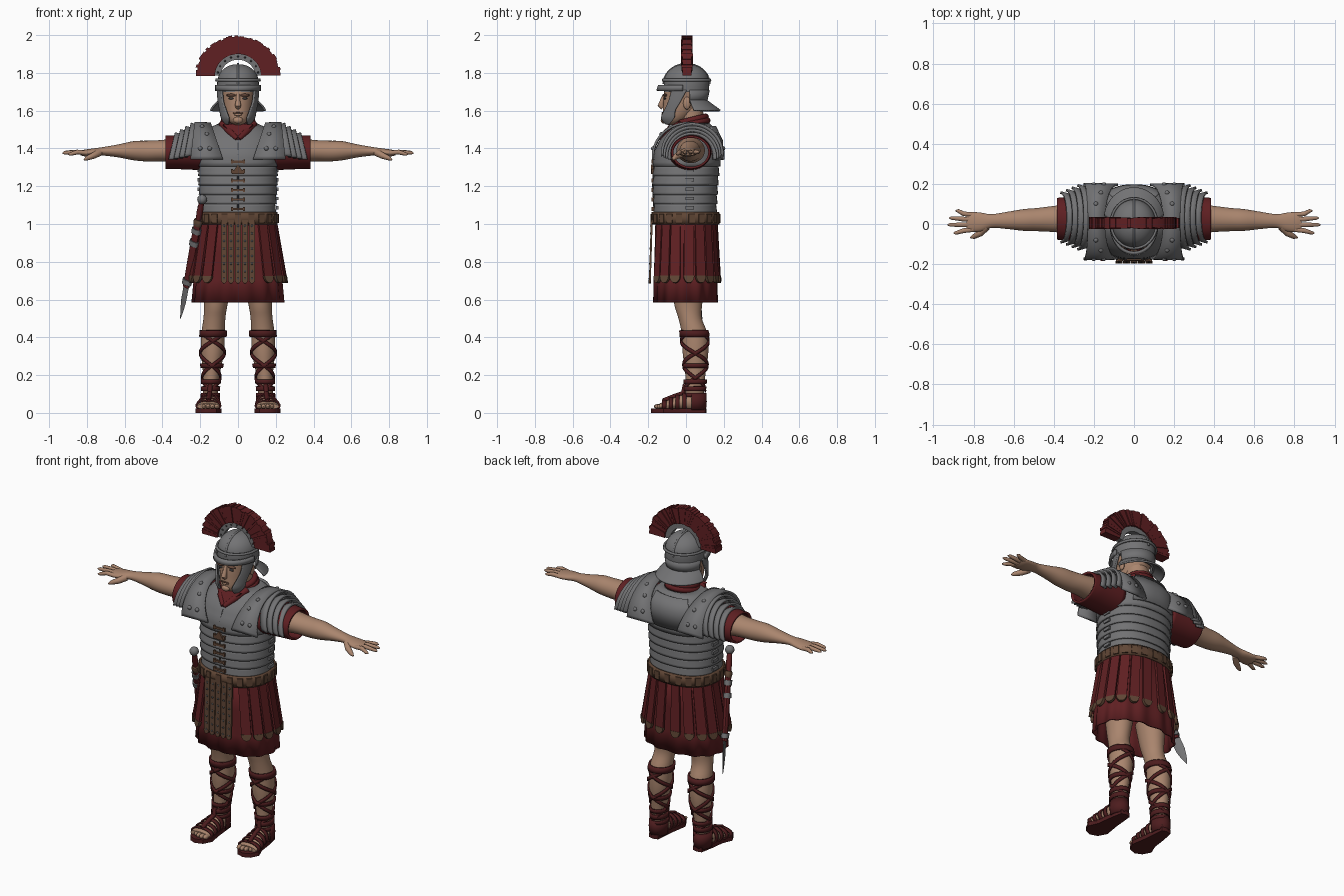
import bpy, bmesh, math, random
from mathutils import Vector as V, Matrix

random.seed(4)
if "Cube" in bpy.data.objects:
    bpy.data.objects.remove(bpy.data.objects["Cube"])


def colour(name, *rgb):
    m = bpy.data.materials.new(name)
    m.use_nodes = True
    m.diffuse_color = (*rgb, 1)
    m.node_tree.nodes["Principled BSDF"].inputs["Base Color"].default_value = (*rgb, 1)
    return m


STEEL = colour("steel grey", .17, .17, .175)
DARK = colour("dark steel", .05, .05, .052)
RED = colour("cloth red", .115, .014, .016)
STRAP = colour("strap red", .075, .012, .013)
SKIN = colour("skin", .40, .235, .155)
LEATHER = colour("brown leather", .115, .06, .035)
SHADE = colour("face brown", .12, .06, .04)


def finish(bm, name, mats, thick=0, mirror=False):
    bmesh.ops.recalc_face_normals(bm, faces=bm.faces)
    me = bpy.data.meshes.new(name)
    bm.to_mesh(me)
    bm.free()
    for m in mats:
        me.materials.append(m)
    me.shade_smooth()
    me.set_sharp_from_angle(angle=math.radians(42))
    ob = bpy.data.objects.new(name, me)
    bpy.context.scene.collection.objects.link(ob)
    if thick:
        mod = ob.modifiers.new("thickness", 'SOLIDIFY')
        mod.thickness, mod.offset = thick, 0
    if mirror:
        ob.modifiers.new("mirror", 'MIRROR')
    return ob


def grid(name, rows, mat, closed=True, caps=False, thick=0, mirror=False):
    bm = bmesh.new()
    vs = [[bm.verts.new(p) for p in r] for r in rows]
    n = len(rows[0])
    for a, b in zip(vs, vs[1:]):
        for i in range(n if closed else n - 1):
            j = (i + 1) % n
            bm.faces.new((a[i], a[j], b[j], b[i]))
    if caps:
        bm.faces.new(vs[0])
        bm.faces.new(vs[-1])
    return finish(bm, name, [mat], thick, mirror)


def at(table, t):
    """Smoothly interpolate table rows (key first, ascending)."""
    for a, b in zip(table, table[1:]):
        if t <= b[0]:
            break
    f = min(1, max(0, (t - a[0]) / (b[0] - a[0])))
    return [p + (q - p) * f for p, q in zip(a[1:], b[1:])]


def refine(rows, k=4):
    """Catmull-Rom through the rows for a rounded loft."""
    out = []
    for i in range(len(rows) - 1):
        p = [rows[max(0, min(len(rows) - 1, i + d))] for d in (-1, 0, 1, 2)]
        for s in range(k):
            t = s / k
            out.append([b + .5 * t * (c - a + t * (2*a - 5*b + 4*c - d + t * (3*(b - c) + d - a)))
                        for a, b, c, d in zip(*p)])
    return out + [list(rows[-1])]


def pt(deg, p=2):
    """Point of a unit superellipse, 0 degrees facing front."""
    s, c = math.sin(math.radians(deg)), -math.cos(math.radians(deg))
    f = lambda v: math.copysign(abs(v) ** (2 / p), v)
    return f(s), f(c)


def loft(name, rows, mat, axis='z', p=2, arc=(0, 360), n=40, **kw):
    """Rows are (station, centre1, centre2, radius1, radius2[, arc start, arc end])."""
    pts, full = [], arc == (0, 360) and len(rows[0]) == 5
    for r in rows:
        t, c1, c2, r1, r2 = r[:5]
        a0, a1 = r[5:] if len(r) > 5 else arc
        ring = []
        for i in range(n if full else n + 1):
            s, c = pt(a0 + (a1 - a0) * i / n, p)
            a, b = c1 + r1 * s, c2 + r2 * c
            ring.append({'z': (a, b, t), 'x': (t, a, b), 'y': (a, t, b)}[axis])
        pts.append(ring)
    return grid(name, pts, mat, closed=full, **kw)


def tube(name, pts, radii, mat, n=12, flat=1, side=(0, 1, .01), mirror=False):
    pts, rows = [V(p) for p in pts], []
    for i, p in enumerate(pts):
        d = (pts[min(i + 1, len(pts) - 1)] - pts[max(i - 1, 0)]).normalized()
        u = d.cross(V(side)).normalized()
        w = d.cross(u)
        r = radii[i] if isinstance(radii, (list, tuple)) else radii
        rows.append([p + (u * math.cos(a) + w * math.sin(a) * flat) * r
                     for a in (math.tau * k / n for k in range(n))])
    return grid(name, rows, mat, caps=True, mirror=mirror)


def plate(bm, outline, o, u, v, thick, mi=0):
    o, u, v = V(o), V(u).normalized(), V(v).normalized()
    h = u.cross(v).normalized() * thick / 2
    a, b = [[bm.verts.new(o + u * x + v * y + s * h) for x, y in outline] for s in (1, -1)]
    fs = [bm.faces.new(a), bm.faces.new(b[::-1])]
    fs += [bm.faces.new((a[i - 1], b[i - 1], b[i], a[i])) for i in range(len(a))]
    for f in fs:
        f.material_index = mi


def balls(name, items, mat, mirror=False):
    bm = bmesh.new()
    for loc, size in items:
        bmesh.ops.create_uvsphere(bm, u_segments=12, v_segments=8, radius=1,
                                  matrix=Matrix.Translation(loc) @ Matrix.Diagonal((*size, 1)))
    return finish(bm, name, [mat], mirror=mirror)


def box(x, y):
    return [(-x, -y), (x, -y), (x, y), (-x, y)]


# Legs, feet and toes
LEG = [(.05, .147, .045, .042, .053), (.13, .145, .047, .039, .049), (.22, .14, .05, .046, .055),
       (.32, .135, .05, .061, .068), (.42, .132, .045, .062, .068), (.5, .125, .022, .058, .062),
       (.57, .118, .012, .062, .073), (.7, .11, .01, .08, .09)]
loft("legs", refine(LEG), SKIN, caps=True, mirror=True)
FOOT = [(-.14, .158, .034, .06, .016), (-.09, .156, .042, .058, .026), (-.02, .15, .055, .046, .04),
        (.05, .147, .055, .04, .045), (.098, .146, .045, .028, .03)]
loft("feet", refine(FOOT), SKIN, axis='y', caps=True, mirror=True)
balls("toes", [((.112 + .023 * i, -.145 + .004 * (i - 1) ** 2, .034), (.014 - .001 * i, .026, .013))
               for i in range(5)], SKIN, True)

# Sandals: soles, foot straps, heel cups and leg lacing
bm = bmesh.new()
plate(bm, [(.115, .1), (.145, .108), (.175, .1), (.19, .02), (.2, -.06), (.225, -.12), (.2, -.168),
           (.16, -.185), (.115, -.17), (.088, -.12), (.103, -.03)], (0, 0, .012), (1, 0, 0), (0, 1, 0), .024)
finish(bm, "sandal_soles", [STRAP], mirror=True)
for y in (-.115, -.08, -.045, -.008):
    c = at(FOOT, y)
    loft("foot_strap", [(y + d, c[0], c[1], c[2] + .006, c[3] + .007) for d in (-.011, .011)],
         STRAP, axis='y', thick=.008, mirror=True)
tube("sandal_tongue", [(.157, -.12, .064), (.153, -.06, .088), (.15, -.015, .105), (.147, -.004, .15)],
     .013, STRAP, mirror=True)
loft("heel_cups", [(z, .147, .045, r, r + .012) for z, r in ((.015, .045), (.06, .049), (.1, .047))],
     STRAP, arc=(75, 285), thick=.008, mirror=True)
for z, h in ((.42, .017), (.25, .011), (.165, .011), (.128, .013), (.095, .01)):
    loft("leg_band", [(q, *at(LEG, q)[:2], at(LEG, q)[2] + .006, at(LEG, q)[3] + .006)
                      for q in (z - h, z, z + h)], STRAP, thick=.01, mirror=True)
for way in (1, -1):
    for start in (0, 180):
        rows = []
        for i in range(61):
            z = .12 + .29 * i / 60
            cx, cy, rx, ry = at(LEG, z)
            s, c = pt(start + way * 400 * i / 60)
            rows.append([(cx + (rx + .006) * s, cy + (ry + .006) * c, z + d) for d in (-.011, .011)])
        grid("leg_lacing", rows, STRAP, closed=False, thick=.008, mirror=True)

# Tunic skirt with soft pleats
rows = []
for z, rx, ry, k in ((.585, .236, .162, .006), (.7, .226, .16, .005), (.85, .212, .157, .003), (1.04, .194, .155, 0)):
    rows.append([((rx + k * math.sin(i * .72)) * pt(i * 3, 2.3)[0],
                  -.002 + (ry + k * math.sin(i * .72)) * pt(i * 3, 2.3)[1], z) for i in range(120)])
grid("tunic_skirt", rows, RED, thick=.01)

# Hanging strips with rounded leather tips
bm = bmesh.new()
for k in range(16):
    a = 37 + k * 286 / 15
    (s, c), (s2, c2) = pt(a, 2.3), pt(a + 2, 2.3)
    top, low = V((.198 * s, .163 * c - .003, 1.02)), V((.25 * s, .18 * c - .003, .725))
    u, v, w = V((.2 * (s2 - s), .165 * (c2 - c), 0)), low - top, .025
    plate(bm, [(-w, 0), (w, 0), (w * 1.1, v.length), (-w * 1.1, v.length)], top, u, v, .012)
    plate(bm, [(w * 1.15 * math.cos(t), .038 * math.sin(t)) for t in (math.pi * i / 8 for i in range(9))],
          low, u, v, .016, 1)
finish(bm, "skirt_strips", [RED, LEATHER])

# Studded leather apron at the front
bm, studs = bmesh.new(), []
for i in range(-2, 3):
    x = i * .037
    plate(bm, box(.0165, .155), (x, -.186, .865), (1, 0, 0), (0, -.03, -1), .01)
    plate(bm, [(.017 * math.cos(t), .025 * math.sin(t)) for t in (math.pi * k / 8 for k in range(9))],
          (x, -.191, .71), (1, 0, 0), (0, -.03, -1), .012)
    studs += [((x, -.194 + .03 * (z - .71), z), (.007, .004, .007)) for z in (.71, .75, .79, .83, .87, .91, .95, .99)]
finish(bm, "apron_strips", [LEATHER])
balls("apron_studs", studs, DARK)

# Belt with raised plates
loft("belt", [(z, 0, -.003, r, r - .03) for z, r in ((.998, .202), (1.03, .206), (1.062, .202))],
     LEATHER, p=2.3, thick=.014, n=60)
bm = bmesh.new()
for k in range(22):
    (s, c), (s2, c2) = pt(k * 360 / 22, 2.3), pt(k * 360 / 22 + 2, 2.3)
    plate(bm, box(.016, .024), (.212 * s, .182 * c - .003, 1.03), (s2 - s, .86 * (c2 - c), 0), (0, 0, 1), .008)
finish(bm, "belt_plates", [LEATHER])

# Torso: dark core, overlapping hoops and chest plate
BODY = [(1.03, 0, -.004, .188, .155), (1.2, 0, -.004, .198, .164), (1.3, 0, .002, .2, .166), (1.37, 0, .006, .2, .168),
        (1.44, 0, .02, .195, .152), (1.5, 0, .032, .16, .115), (1.53, 0, .036, .095, .085)]
loft("torso_core", [(z, x, y, a - .008, b - .008) for z, x, y, a, b in BODY], DARK, p=2.3, caps=True)


def shell(z0, z1, k=4):
    out = []
    for i in range(k + 1):
        z = z0 + (z1 - z0) * i / k
        x, y, a, b = at(BODY, z)
        g = .009 * (1 - i / k)
        out.append((z, x, y, a + g, b + g))
    return out


for i in range(5):
    loft("waist_hoop", shell(1.055 + i * .05, 1.106 + i * .05), STEEL, p=2.3, thick=.008, n=60)
loft("chest_plate", shell(1.305, 1.53, 10), STEEL, p=2.3, thick=.01, n=60)
loft("back_plate", [(1.34, 0, .01, .2, .182), (1.44, 0, .022, .19, .168), (1.515, 0, .034, .15, .12)],
     STEEL, p=2.3, arc=(140, 220), thick=.012)

# Front seam, leather ties and side hinges
tube("front_seam", [(0, at(BODY, z)[1] - at(BODY, z)[3] - .006, z) for z in (1.06, 1.2, 1.3, 1.37, 1.43)], .005, DARK)
bm = bmesh.new()
for i in range(6):
    plate(bm, box(.032, .006), (0, -.177, 1.08 + i * .05), (1, 0, 0), (0, 0, 1), .012)
    for s in (-1, 1):
        plate(bm, box(.006, .011), (s * .032, -.175, 1.08 + i * .05), (1, 0, 0), (0, 0, 1), .014)
plate(bm, [(-.035, -.02), (.035, -.02), (0, .03)], (0, -.179, 1.285), (1, 0, 0), (0, 0, 1), .012)
finish(bm, "front_ties", [LEATHER])
bm = bmesh.new()
for i in range(5):
    plate(bm, box(.022, .009), (.208, .02, 1.085 + i * .05), (0, 1, 0), (0, 0, 1), .012)
finish(bm, "side_hinges", [STEEL], mirror=True)


# Shoulder guards: a broad yoke strap and four lapped bands
def arch(name, xi, xo, cy, ry, z0, top):
    rows = []
    for (xb, xt), g in ((xi, 0 if name == "shoulder_yoke" else -.01), (xo, .003)):
        row = []
        for i in range(33):
            t = math.radians(-6 + 192 * i / 32)
            s = math.sin(t)
            row.append((xb + (xt - xb) * s, cy - (ry + g) * math.cos(t), z0 + (top + g - z0) * s))
        rows.append(row)
    grid(name, rows, STEEL, closed=False, thick=.012, mirror=True)


arch("shoulder_yoke", (.085, .145), (.25, .23), .012, .184, 1.36, 1.532)
for i in range(4):
    x = .205 + .028 * i
    arch("shoulder_band", (x + .03, x), (x + .075, x + .046), .033, .157 - .012 * i, 1.375 - .007 * i, 1.528 - .017 * i)
balls("yoke_studs", [((x, y, z), (.012, .012, .012)) for x, y, z in
                     ((.15, -.173, 1.4), (.2, -.173, 1.4), (.165, -.13, 1.475), (.165, .155, 1.475), (.15, .196, 1.4),
                      (.2, .196, 1.4), (.19, -.08, 1.515), (.19, .1, 1.515))], STEEL, True)

# Sleeves and arms
loft("sleeves", refine([(.17, .02, 1.385, .11, .095), (.28, .024, 1.383, .105, .088), (.34, .026, 1.38, .102, .083),
                        (.383, .026, 1.38, .098, .082)]), RED, axis='x', thick=.012, mirror=True)
loft("arms", refine([(.3, .025, 1.39, .075, .068), (.4, .025, 1.388, .065, .057), (.48, .022, 1.386, .058, .055),
                     (.55, .02, 1.388, .054, .051), (.63, .018, 1.387, .043, .035), (.71, .015, 1.385, .034, .023),
                     (.76, .01, 1.38, .046, .021), (.81, .01, 1.376, .05, .018), (.835, .01, 1.376, .042, .012)]),
     SKIN, axis='x', caps=True, mirror=True)
for y0, x1, y1, z1 in ((-.028, .9, -.045, 1.37), (-.004, .93, -.004, 1.377), (.022, .922, .03, 1.38), (.045, .89, .066, 1.38)):
    tube("finger", [(.8, y0, 1.376), (.85, y0 * .7 + y1 * .3, 1.381), (x1 - .012, y1, z1), (x1, y1, z1 - .002)],
         (.012, .0125, .009, .003), SKIN, n=10, mirror=True)
tube("thumb", [(.735, -.012, 1.378), (.765, -.045, 1.362), (.8, -.064, 1.348), (.815, -.068, 1.34)],
     (.02, .017, .012, .004), SKIN, side=(0, .01, 1), mirror=True)

# Neck and scarf
loft("neck", [(1.46, 0, .035, .07, .07), (1.55, 0, .03, .063, .066), (1.63, 0, .015, .065, .072)], SKIN, caps=True)
for r, z in ((.083, 1.53), (.074, 1.55)):
    ring = [pt(i * 15) for i in range(25)]
    tube("scarf_roll", [(r * s, .03 + r * c, z + .018 * c) for s, c in ring], .017, RED, side=(0, 0, 1))
tube("scarf_fold", [(.085, -.03, 1.53), (.045, -.098, 1.49), (.004, -.137, 1.45)], (.018, .018, .012), RED, mirror=True)
bm = bmesh.new()
plate(bm, [(-.08, .08), (.08, .08), (0, -.02)], (0, -.128, 1.46), (1, 0, 0), (0, .7, 1), .012)
finish(bm, "scarf_front", [RED])

# Head and face
loft("head", refine([(1.525, 0, -.07, .022, .028), (1.54, 0, -.063, .046, .055), (1.565, 0, -.05, .064, .074),
                     (1.61, 0, -.025, .078, .097), (1.66, 0, -.01, .086, .11), (1.72, 0, 0, .095, .112),
                     (1.77, 0, 0, .09, .1)]), SKIN, caps=True)
tube("nose", [(0, -.113, 1.685), (0, -.127, 1.65), (0, -.133, 1.628), (0, -.122, 1.615)], (.009, .012, .017, .012), SKIN, side=(1, 0, 0))
balls("ears", [((.09, .005, 1.64), (.011, .02, .034))], SKIN, True)
balls("brows", [((.036, -.112, 1.682), (.026, .012, .008))], SHADE, True)
balls("eyes", [((.036, -.112, 1.665), (.014, .006, .006))], DARK, True)
balls("mouth", [((0, -.124, 1.588), (.028, .006, .004))], SHADE)
balls("lips_and_chin", [((0, -.121, 1.579), (.022, .009, .007)), ((0, -.118, 1.55), (.026, .016, .018))], SKIN)

# Helmet: bowl, bands, brow guard, nape guard and cheek guards
loft("helmet_bowl", refine([(1.7, 0, .003, .109, .118), (1.75, 0, .003, .11, .12), (1.79, 0, .003, .1, .109),
                            (1.82, 0, .003, .077, .084), (1.84, 0, .003, .042, .046), (1.846, 0, .003, .004, .004)]),
     STEEL, caps=True)
loft("helmet_rim", [(1.755, 0, .003, .117, .127), (1.768, 0, .003, .113, .123)], STEEL, thick=.01)
loft("brow_guard", [(1.705, 0, -.004, .116, .148), (1.735, 0, -.004, .115, .138)], STEEL, arc=(-85, 85), thick=.012)
loft("helmet_back", [(1.64, 0, .006, .1, .1), (1.71, 0, .003, .108, .118)], STEEL, arc=(98, 262), thick=.01)
loft("nape_guard", refine([(1.6, 0, .02, .147, .16), (1.628, 0, .012, .128, .13), (1.655, 0, .006, .1, .1)]),
     STEEL, arc=(98, 262), thick=.01)
loft("cheek_guards", refine([(1.53, 0, -.052, .07, .07, 42, 62), (1.56, 0, -.045, .086, .1, 34, 80),
                             (1.6, 0, -.03, .096, .108, 40, 76), (1.65, 0, -.015, .103, .117, 50, 84),
                             (1.71, 0, 0, .107, .12, 52, 92)]), STEEL, n=12, thick=.011, mirror=True)
tube("helmet_ridge", [(0, .003 + .121 * math.cos(t), 1.74 + .107 * math.sin(t))
                      for t in (math.pi * i / 20 for i in range(21))], .006, STEEL, side=(1, 0, 0))

# Crest: steel holder and a fan of uneven hair tufts
def wedge(bm, t0, t1, r0, r1, thick, squash=1.0):
    outline = [(r * math.cos(t), r * math.sin(t) * squash) for r, t in ((r0, t0), (r1, t0), (r1, t1), (r0, t1))]
    plate(bm, outline, (0, .005, 1.785), (1, 0, 0), (0, 0, 1), thick)


bm, N = bmesh.new(), 44
for i in range(N):
    wedge(bm, math.pi * i / N, math.pi * (i + 1.1) / N, .122, .229 - random.random() * .012,
          .045 + random.random() * .018, .94)
finish(bm, "crest_hair", [RED])
bm = bmesh.new()
for i in range(32):
    wedge(bm, math.pi * i / 32, math.pi * (i + 1) / 32, .09, .126, .034, .94)
finish(bm, "crest_holder", [STEEL])
balls("holder_studs", [((.108 * math.cos(t), -.013, 1.785 + .102 * math.sin(t)), (.005, .004, .005))
                       for t in (math.pi * (i + .5) / 9 for i in range(9))], DARK)

# Sheathed sword slung at the right hip
A, B = V((-.19, -.145, 1.13)), V((-.305, .085, .5))
D = (B - A).normalized()
OUT = V((-1, -.6, 0))
on = lambda *ts: [A + D * t for t in ts]
balls("sword_pommel", [(A, (.026, .026, .026))], STEEL)
tube("sword_grip", on(.02, .07, .12), (.014, .017, .014), RED)
tube("sword_guard", on(.115, .13, .15), (.026, .032, .026), LEATHER, flat=.7, side=OUT)
tube("scabbard", on(.15, .3, .5), (.028, .027, .024), RED, flat=.6, side=OUT)
for t in (.18, .25, .47):
    tube("scabbard_band", on(t - .014, t + .014), .033, STEEL, flat=.7, side=OUT)
tube("sword_tip", on(.49, .58, .64, .684), (.027, .026, .015, .001), STEEL, n=4, flat=.3, side=OUT)
